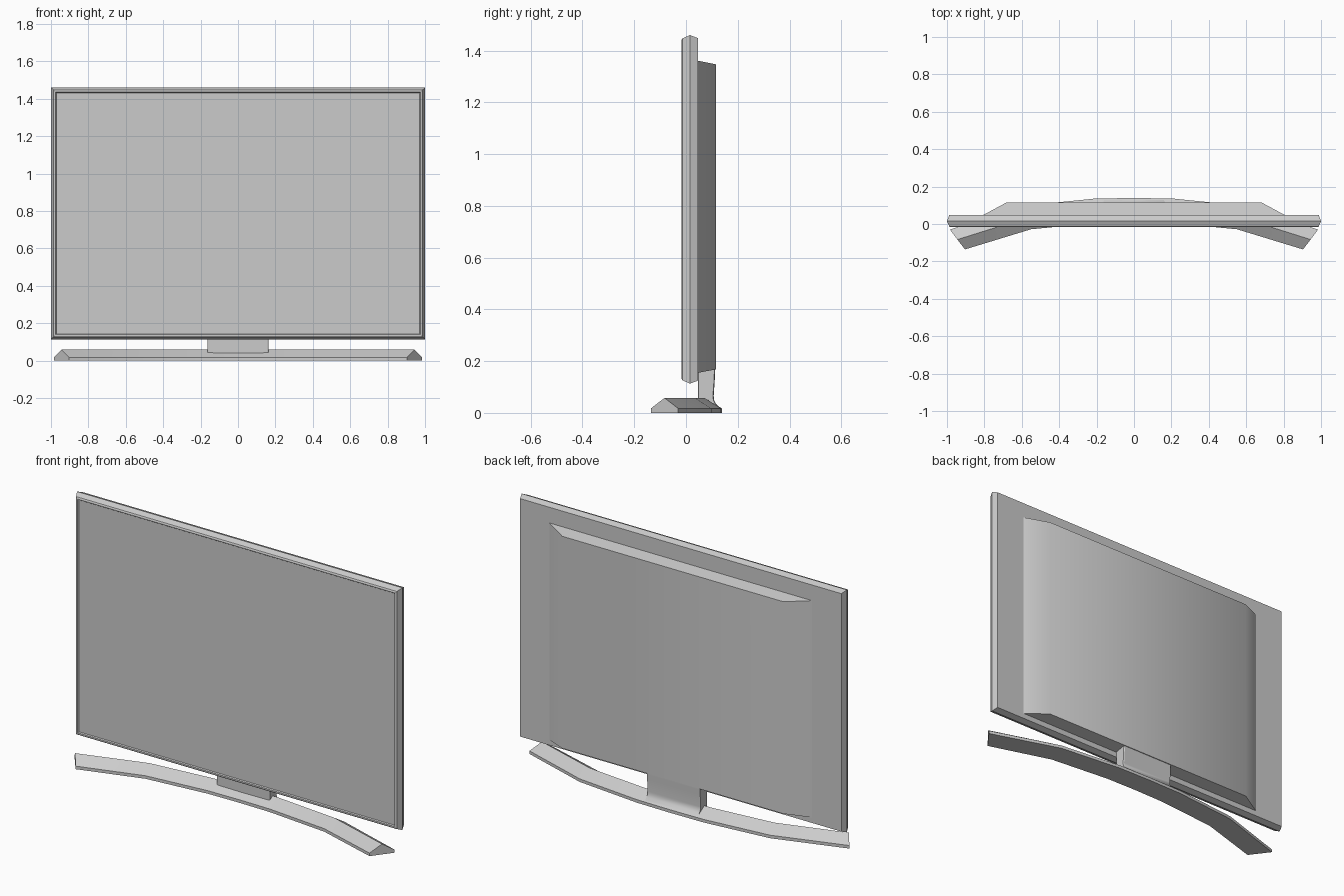
import bpy, bmesh

if "Cube" in bpy.data.objects:
    bpy.data.objects.remove(bpy.data.objects["Cube"])

def loft(name, rings, angle=None):
    """Skin a list of equal-length vertex rings and cap both ends."""
    bm = bmesh.new()
    vs = [[bm.verts.new(p) for p in ring] for ring in rings]
    n = len(rings[0])
    for a, b in zip(vs, vs[1:]):
        for i in range(n):
            j = (i + 1) % n
            bm.faces.new((a[i], a[j], b[j], b[i]))
    bm.faces.new(vs[0])
    bm.faces.new(vs[-1])
    bmesh.ops.recalc_face_normals(bm, faces=bm.faces)
    me = bpy.data.meshes.new(name)
    bm.to_mesh(me)
    bm.free()
    ob = bpy.data.objects.new(name, me)
    bpy.context.collection.objects.link(ob)
    if angle:
        bpy.ops.object.select_all(action='DESELECT')
        ob.select_set(True)
        bpy.context.view_layer.objects.active = ob
        bpy.ops.object.shade_smooth_by_angle(angle=angle)
    return ob

def rect(half_x, z0, z1, y):
    return [(-half_x, y, z0), (half_x, y, z0), (half_x, y, z1), (-half_x, y, z1)]

# Screen panel: back face, widest rim, bevelled bezel, slightly recessed screen
steps = [(.012, .047), (0, .015), (.013, -.014), (.019, -.017), (.025, -.017), (.029, -.011)]
loft("screen_panel", [rect(1 - d, .113 + d, 1.46 - d, y) for d, y in steps])

# Rear housing with gently sloped sides
loft("rear_housing", [rect(.81, .155, 1.361, .046), rect(.68, .168, 1.347, .116)], .56)

# Curved base: ridge-shaped section swept along a bow, mirrored in x
# each station: ridge x, ridge y, half-width vector x, y
half = [(.2, .071, .008, .065), (.568, .035, .018, .063), (.944, -.083, .04, .053)]
path = [(-x, y, -u, v) for x, y, u, v in reversed(half)] + [(0, .074, 0, .065)] + half
section = [(-1, 0), (-1, .017), (0, .058), (1, .017), (1, 0)]
loft("curved_base", [[(x + u * s, y + v * s, z) for s, z in section]
                     for x, y, u, v in path], .5)

# Neck: side profile (y, z) with a flared rear foot, extruded in x
profile = [(.046, .02), (.046, .2), (.113, .2), (.112, .14), (.107, .065),
           (.109, .048), (.116, .035), (.133, .018)]
rings = []
for x, inset in ((-.163, .003), (-.158, 0), (.158, 0), (.163, .003)):
    rings.append([(x, y + (inset if y < .05 else -inset), z) for y, z in profile])
loft("stand_neck", rings, .5)
